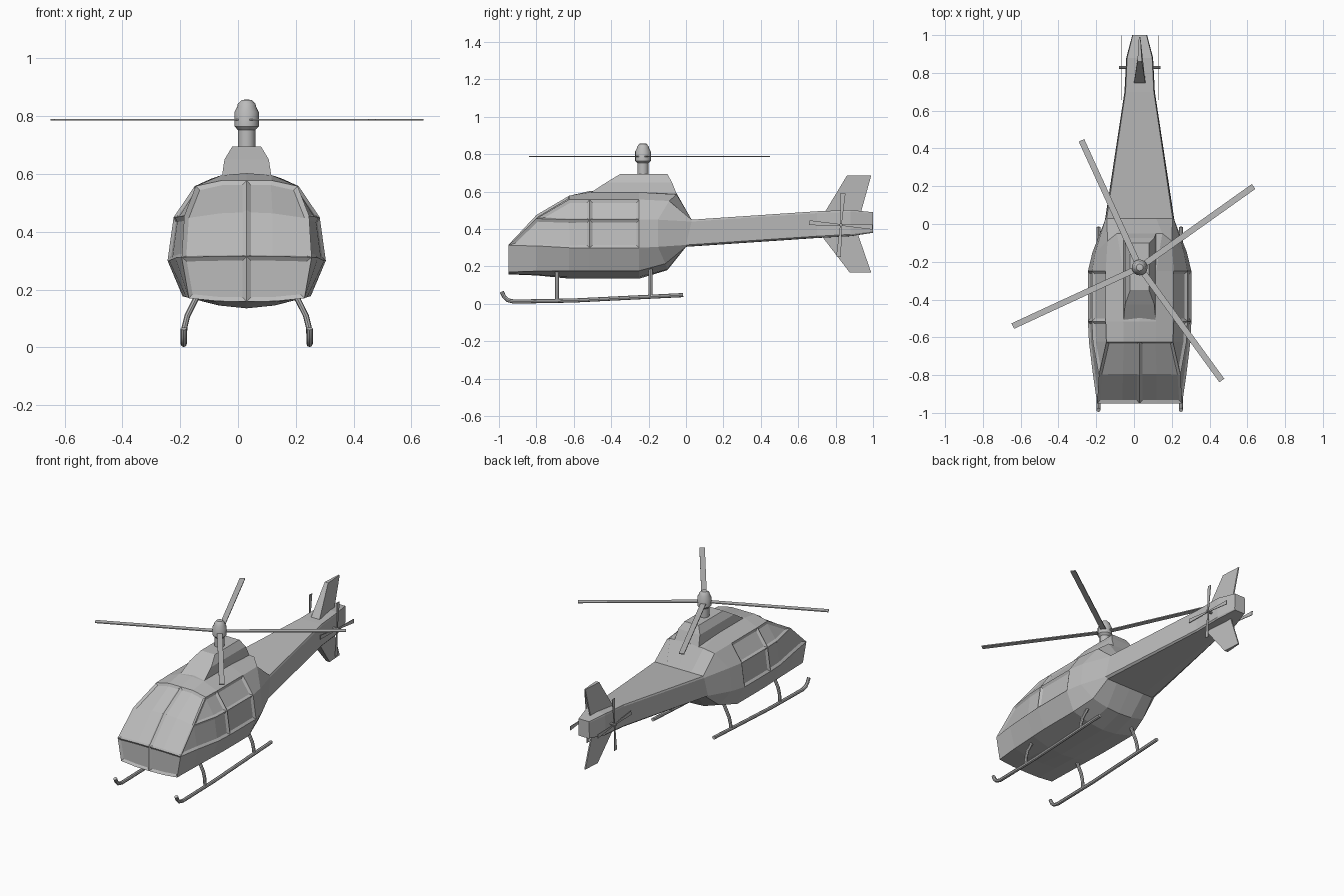
import bpy, bmesh
from math import radians, cos, sin, pi
from mathutils import Matrix, Vector

if "Cube" in bpy.data.objects:
    bpy.data.objects.remove(bpy.data.objects["Cube"])

CX = 0.03  # centre line of the machine

grey = bpy.data.materials.new("plain_grey")
grey.use_nodes = True
grey.diffuse_color = (0.5, 0.5, 0.5, 1)
grey.node_tree.nodes["Principled BSDF"].inputs["Base Color"].default_value = (0.5, 0.5, 0.5, 1)


def finish(bm, name, loc=(CX, 0, 0), fix_normals=True):
    if fix_normals:
        bmesh.ops.recalc_face_normals(bm, faces=bm.faces)
    mesh = bpy.data.meshes.new(name)
    bm.to_mesh(mesh)
    bm.free()
    mesh.materials.append(grey)
    ob = bpy.data.objects.new(name, mesh)
    ob.location = loc
    bpy.context.collection.objects.link(ob)
    return ob


def smooth(ob):
    bpy.ops.object.select_all(action='DESELECT')
    ob.select_set(True)
    bpy.context.view_layer.objects.active = ob
    bpy.ops.object.shade_smooth_by_angle(angle=radians(35))


def loft(name, rings, loc=(CX, 0, 0)):
    """Skin closed rings of equal length and cap both ends."""
    bm = bmesh.new()
    rows = [[bm.verts.new(p) for p in ring] for ring in rings]
    n = len(rows[0])
    for a, b in zip(rows, rows[1:]):
        for i in range(n):
            bm.faces.new((a[i], a[(i + 1) % n], b[(i + 1) % n], b[i]))
    bm.faces.new(rows[0][::-1])
    bm.faces.new(rows[-1])
    return finish(bm, name, loc)


def lathe(name, profile, loc, sides=16):
    rings = [[(r * cos(2 * pi * i / sides), r * sin(2 * pi * i / sides), z)
              for i in range(sides)] for r, z in profile]
    smooth(loft(name, rings, loc))


def tube(name, points, radius):
    curve = bpy.data.curves.new(name, 'CURVE')
    curve.dimensions = '3D'
    curve.bevel_depth = radius
    curve.bevel_resolution = 2
    curve.use_fill_caps = True
    spline = curve.splines.new('POLY')
    spline.points.add(len(points) - 1)
    for p, co in zip(spline.points, points):
        p.co = (*co, 1)
    curve.materials.append(grey)
    ob = bpy.data.objects.new(name, curve)
    ob.location.x = CX
    bpy.context.collection.objects.link(ob)
    bpy.ops.object.select_all(action='DESELECT')
    ob.select_set(True)
    bpy.context.view_layer.objects.active = ob
    bpy.ops.object.convert(target='MESH')
    smooth(bpy.context.object)


# Fuselage half sections, each running from keel to roof
section = [(0, .135), (.097, .145), (.222, .177), (.274, .3),
           (.253, .45), (.18, .558), (.087, .596), (0, .603)]
nose = [(0, .158), (.1, .16), (.2, .17), (.225, .312),
        (.225, .312), (.225, .312), (.09, .315), (0, .315)]
brow = [(0, .152), (.1, .155), (.21, .175), (.247, .31),
        (.216, .456), (.216, .456), (.09, .472), (0, .475)]
shoulder = [(0, -.1, .18), (.09, -.1, .185), (.19, -.11, .215), (.25, -.15, .305),
            (.235, -.15, .45), (.17, -.09, .55), (.12, -.05, .585), (0, -.05, .59)]
root = [(0, 0, .305), (.1, 0, .305), (.17, 0, .306), (.187, 0, .315),
        (.18, .03, .44), (.174, .03, .45), (.087, .03, .45), (0, .03, .45)]


def at(profile, y, wide=1, top=1):
    return [(x * wide, y, min(z, top)) for x, z in profile]


def boom(y, wide, low, high):
    return [(x * wide, y, low + (z - .305) / .145 * (high - low)) for x, _, z in root]


stations = [at(nose, -.95), at(brow, -.8), at(section, -.625, .98, .578),
            at(section, -.515), at(section, -.25), shoulder, root,
            boom(.7, .43, .352, .495), boom(.88, .38, .362, .502), boom(1, .21, .38, .49)]

bm = bmesh.new()
cache = {}


def vert(p):
    key = tuple(round(c, 4) for c in p)
    if key not in cache:
        cache[key] = bm.verts.new(p)
    return cache[key]


def face(points):
    loop = list(dict.fromkeys(vert(p) for p in points))
    return bm.faces.new(loop) if len(loop) > 2 else None


panels = {}
for i, (a, b) in enumerate(zip(stations, stations[1:])):
    for j in range(7):
        panels[i, j] = face((a[j], b[j], b[j + 1], a[j + 1]))
panels["chin"] = face(stations[0])
face(stations[-1][::-1])

# Recessed glazing: windscreen, chin window, then side windows
bm.normal_update()
glazing = [[(i, j) for i in (0, 1) for j in (5, 6)], ["chin"],
           [(1, 4), (2, 4)], [(3, 4)], [(0, 3), (1, 3), (2, 3)], [(3, 3)]]
for group in glazing:
    bmesh.ops.inset_region(bm, faces=[panels[k] for k in group], use_boundary=True,
                           use_even_offset=True, thickness=.015, depth=-.01)
fuselage = finish(bm, "fuselage", fix_normals=False)
mirror = fuselage.modifiers.new("mirror", 'MIRROR')
mirror.use_clip = True

# Engine cowl on the roof
loft("engine_cowl", [[(-w, y0, z), (w, y0, z), (w, y1, z), (-w, y1, z)] for w, y0, y1, z in
                     [(.088, -.54, -.045, .575), (.077, -.425, -.075, .65), (.05, -.35, -.1, .695)]])

# Mast and rotor hub
HUB = (CX, -.23, 0)
lathe("rotor_mast", [(.03, .68), (.03, .765)], HUB)
lathe("rotor_hub", [(.03, .752), (.042, .765), (.042, .815), (.033, .832),
                    (.031, .842), (.018, .856), (.004, .858)], HUB)

# Main rotor blades
for angle in (35.4, 114.6, 204.8, 306):
    blade = loft("main_blade", [[(x, -.016, -.003), (x, .016, -.003), (x, .016, .003), (x, -.016, .003)]
                                for x in (.03, .74)], (CX, -.23, .788))
    blade.rotation_euler.z = radians(angle)

# Tail fins, blunt in front and thin behind
for name, rows in (("upper_fin", [(.73, .93, .47, .033), (.86, .99, .685, .012)]),
                   ("lower_fin", [(.72, .92, .37, .033), (.875, .99, .168, .012)])):
    loft(name, [[(-w, y0, z), (w, y0, z), (.004, y1, z), (-.004, y1, z)] for y0, y1, z, w in rows])

# Tail rotors on both sides of the boom
TAIL = Vector((CX, .828, .422))
bm = bmesh.new()
bmesh.ops.create_cone(bm, segments=10, radius1=.008, radius2=.008, depth=.22, cap_ends=True,
                      matrix=Matrix.Rotation(pi / 2, 4, 'Y'))
smooth(finish(bm, "tail_rotor_axle", TAIL))
for side in (-1, 1):
    for k in range(4):
        blade = loft("tail_blade", [[(-.002, -w, z), (.002, -w, z), (.002, w, z), (-.002, w, z)]
                                    for w, z in ((.004, 0), (.013, .17))],
                     TAIL + Vector((side * .098, 0, 0)))
        blade.rotation_euler.x = radians(-4 + 90 * k)

# Landing skids and their struts
for s in (-1, 1):
    x = s * .218
    tube("skid", [(x, -.985, .065), (x, -.972, .038), (x, -.953, .02), (x, -.92, .012),
                  (x, -.6, .018), (x, -.015, .047)], .011)
    for y, foot in ((-.69, .018), (-.19, .04)):
        tube("skid_strut", [(x, y, foot), (s * .215, y, .07), (s * .205, y, .11),
                            (s * .185, y, .15), (s * .165, y, .19)], .01)
